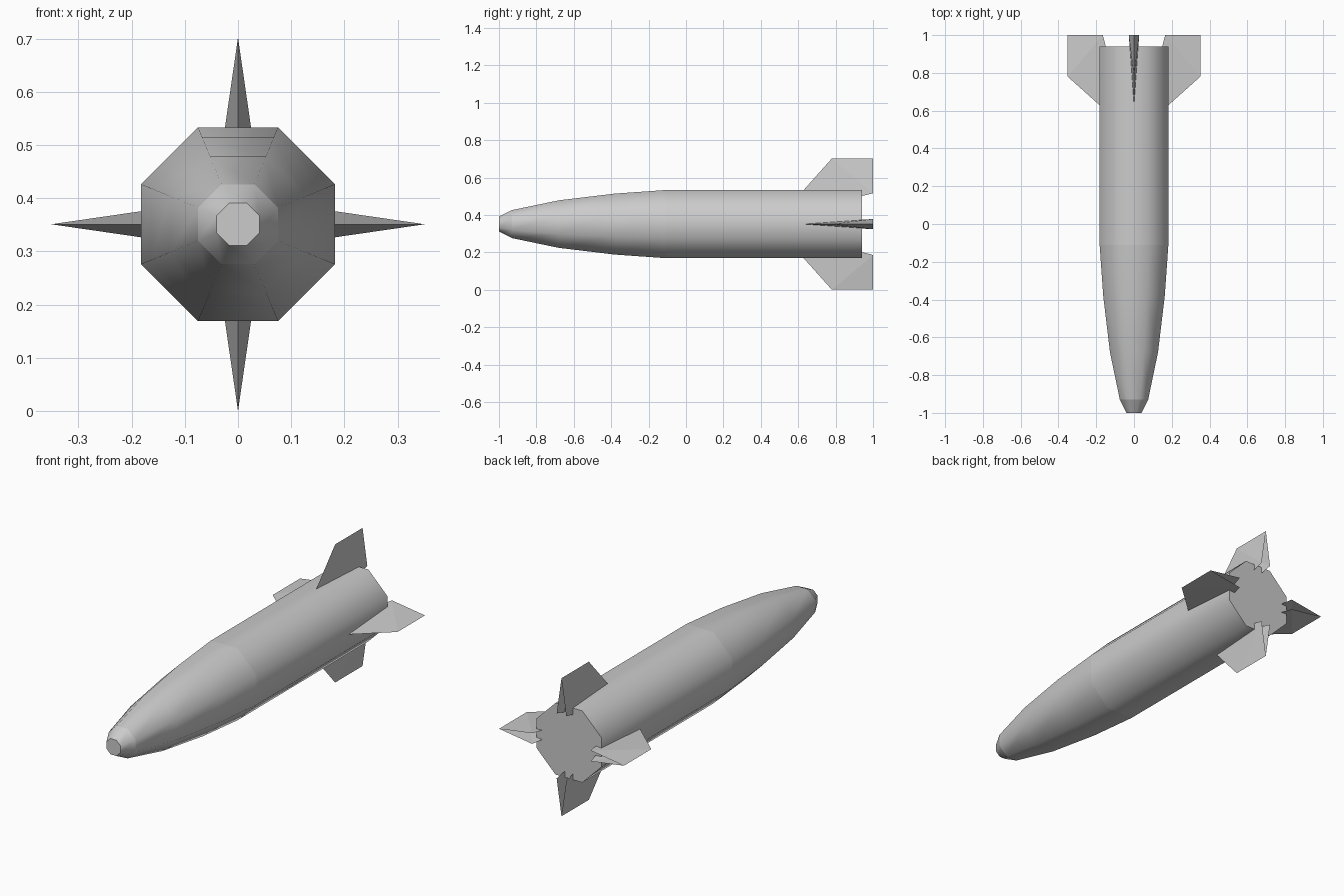
import bpy, bmesh, math
from mathutils import Matrix

AXIS_Z = 0.351
SIDES = 8

old = bpy.data.objects.get("Cube")
if old:
    bpy.data.objects.remove(old, do_unlink=True)

# Single plain grey
grey = bpy.data.materials.new("plain_grey")
grey.use_nodes = True
colour = (0.6, 0.6, 0.6, 1)
grey.diffuse_color = colour
grey.node_tree.nodes["Principled BSDF"].inputs["Base Color"].default_value = colour


def finish(bm, name):
    mesh = bpy.data.meshes.new(name)
    bm.to_mesh(mesh)
    bm.free()
    mesh.materials.append(grey)
    obj = bpy.data.objects.new(name, mesh)
    obj.location.z = AXIS_Z
    bpy.context.scene.collection.objects.link(obj)
    return obj


# Octagonal body: (y, distance to flat side, crease at this ring)
profile = [(-1, 0.04, True), (-0.93, 0.075, True), (-0.68, 0.127, False),
           (-0.38, 0.163, False), (-0.11, 0.182, True), (0.94, 0.182, True)]
bm = bmesh.new()
rings = []
for y, flat, crease in profile:
    radius = flat / math.cos(math.pi / SIDES)
    angles = [(i + 0.5) * 2 * math.pi / SIDES for i in range(SIDES)]
    rings.append([bm.verts.new((radius * math.cos(a), y, radius * math.sin(a)))
                  for a in angles])
for a, b in zip(rings, rings[1:]):
    for i in range(SIDES):
        j = (i + 1) % SIDES
        bm.faces.new((a[i], a[j], b[j], b[i])).smooth = True
bm.faces.new(rings[0])
bm.faces.new(rings[-1])
for ring, (y, flat, crease) in zip(rings, profile):
    if crease:
        for i in range(SIDES):
            bm.edges.get((ring[i], ring[(i + 1) % SIDES])).smooth = False
bmesh.ops.recalc_face_normals(bm, faces=bm.faces)
finish(bm, "rocket_body")

# Hollow wedge fins, open at the back, repeated around the axis
for k, name in enumerate(["top_fin", "left_fin", "bottom_fin", "right_fin"]):
    bm = bmesh.new()
    apex = bm.verts.new((0, 0.5, 0.038))
    tip_front = bm.verts.new((0, 0.78, 0.351))
    tip_back = bm.verts.new((0, 1, 0.351))
    for side in (1, -1):
        root = bm.verts.new((side * 0.027, 1, 0.165))
        for tri in ((apex, tip_front, root), (tip_front, tip_back, root)):
            bm.faces.new(tri if side < 0 else tri[::-1])
    # Face the walls outwards
    for f in bm.faces:
        if f.normal.length == 0:
            f.normal_update()
        if f.normal.x * f.calc_center_median().x < 0:
            f.normal_flip()
    bmesh.ops.transform(bm, matrix=Matrix.Rotation(k * math.pi / 2, 4, "Y"),
                        verts=bm.verts)
    finish(bm, name)
